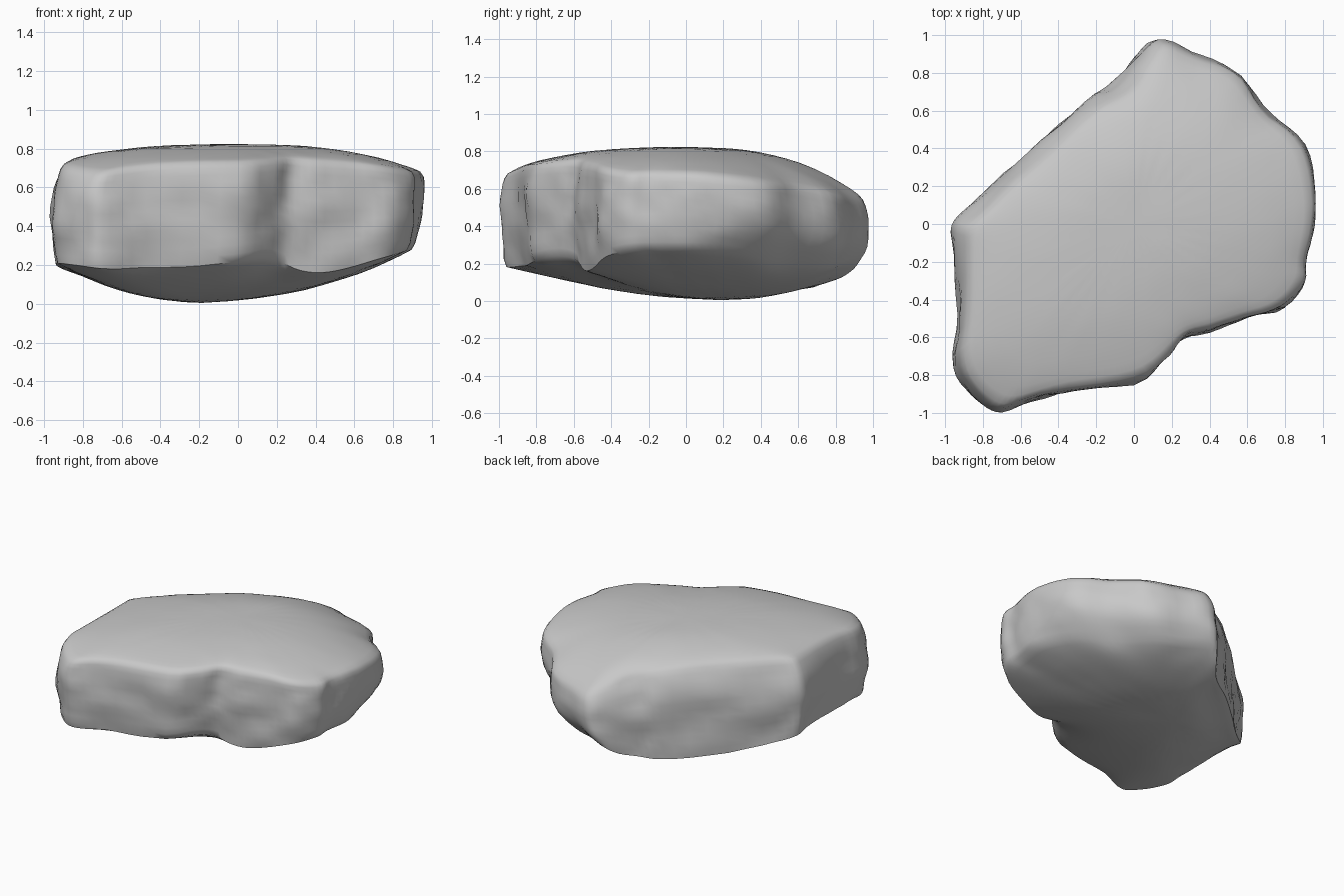
import bpy
import bmesh
from mathutils import Vector, noise

# Remove the default object
default = bpy.data.objects.get("Cube")
if default:
    bpy.data.objects.remove(default, do_unlink=True)

# Plan outline, counter-clockwise: x, y, height of lower rim, height of upper rim
OUTLINE = [
    (.12, 1, .22, .55), (.3, .9, .18, .56), (.54, .85, .17, .56),
    (.67, .62, .2, .62), (.87, .48, .23, .63), (.95, .23, .27, .67),
    (.96, 0, .28, .69), (.91, -.2, .28, .69), (.92, -.3, .28, .68),
    (.8, -.45, .24, .7), (.6, -.5, .18, .73), (.4, -.57, .14, .74),
    (.26, -.6, .21, .75), (.17, -.7, .25, .75), (0, -.85, .21, .73),
    (-.4, -.89, .18, .73), (-.67, -.99, .18, .69), (-.78, -.98, .19, .68),
    (-.9, -.88, .2, .7), (-.96, -.72, .21, .72), (-.93, -.5, .21, .74),
    (-.96, -.07, .21, .74), (-.93, .03, .19, .74), (-.7, .25, .1, .74),
    (-.3, .63, .06, .71), (-.15, .71, .07, .68), (0, .87, .12, .61),
]
CROWN = .825

# Wall rings: plan scale, sideways lean, share of upper rim height, edge crease
WALL = [(.965, -.015, 0, .6), (.995, .005, .35, 0),
        (.995, 0, .75, 0), (.965, .02, 1, .4)]

# Chamfers: outward direction, distance where they start, depth
BACK_LEFT_UNDERCUT = (Vector((.7, .7)), .65, .12)
BACK_RIGHT_BEVEL = (Vector((-.7, .7)), .3, .06)


def relaxed(points, rounds):
    """Average each outline point with its neighbours."""
    points = [Vector(p) for p in points]
    for _ in range(rounds):
        points = [(points[i - 1] + points[i] * 2 + points[(i + 1) % len(points)]) / 4
                  for i in range(len(points))]
    return points


def sharpened(points):
    """Push corners outward so that rounding brings them back to the outline."""
    result = []
    for point, average in zip(points, relaxed(points, 1)):
        x, y, low, high = point
        result.append((x + (x - average.x) * .7, y + (y - average.y) * .7, low, high))
    return result


def chamfered(x, y, chamfer):
    """Move a rim point inward on one side of the stone."""
    direction, start, depth = chamfer
    reach = (direction.dot(Vector((x, y))) - start) / (1 - start)
    return Vector((x, y)) - direction * depth * min(max(reach * 1.5, 0), 1)


def build_stone():
    """Stack floor, wall and crown rings and close both ends with a fan."""
    bm = bmesh.new()
    crease = bm.edges.layers.float.new("crease_edge")
    outline = sharpened(OUTLINE)
    soft = relaxed(OUTLINE, 3)
    floor = Vector((-.2, .2))
    rings, creases = [], []

    # Shallow bowl under the stone
    for scale, rise in [(.4, .15), (.76, .57)]:
        rings.append([bm.verts.new((*floor.lerp(p.xy, scale), p.z * rise))
                      for p in soft])
        creases.append(0)

    # Side walls with both rims
    for scale, lean, share, sharpness in WALL:
        ring = []
        for x, y, low, high in outline:
            spot = Vector((x, y)) * scale
            if share == 0:
                spot = chamfered(*spot, BACK_LEFT_UNDERCUT)
            elif share == 1:
                spot = chamfered(*spot, BACK_RIGHT_BEVEL)
            ring.append(bm.verts.new((spot.x + lean, spot.y,
                                      low + (high - low) * share)))
        rings.append(ring)
        creases.append(sharpness)

    # Gently domed top
    for scale, rise in [(.82, .5), (.45, .93)]:
        rings.append([bm.verts.new((p.x * scale, p.y * scale,
                                    p.w + (CROWN - p.w) * rise)) for p in soft])
        creases.append(0)

    underside = bm.verts.new((*floor, 0))
    crown = bm.verts.new((0, 0, CROWN))
    count = len(outline)
    for i in range(count):
        j = (i + 1) % count
        for lower, upper in zip(rings, rings[1:]):
            bm.faces.new((lower[i], lower[j], upper[j], upper[i]))
        bm.faces.new((underside, rings[0][j], rings[0][i]))
        bm.faces.new((crown, rings[-1][i], rings[-1][j]))
        for ring, sharpness in zip(rings, creases):
            bm.edges.get((ring[i], ring[j]))[crease] = sharpness
    mesh = bpy.data.meshes.new("stone")
    bm.to_mesh(mesh)
    bm.free()
    stone = bpy.data.objects.new("stone", mesh)
    bpy.context.collection.objects.link(stone)
    return stone


def weather(mesh):
    """Chip the side walls, leaving the top and underside nearly smooth."""
    normals = [v.normal.copy() for v in mesh.vertices]
    for vert, normal in zip(mesh.vertices, normals):
        wall = 1 - abs(normal.z)
        p = vert.co
        chips = noise.noise(p * 4) + .6 * noise.noise(p * 9 + Vector((5, 2, 1)))
        vert.co = p + normal * chips * (.002 + .02 * wall)


stone = build_stone()
bpy.ops.object.select_all(action="DESELECT")
stone.select_set(True)
bpy.context.view_layer.objects.active = stone

# Round the blocky cage, then roughen it
smooth = stone.modifiers.new("rounding", "SUBSURF")
smooth.levels = smooth.render_levels = 2
bpy.ops.object.modifier_apply(modifier=smooth.name)
weather(stone.data)
bpy.ops.object.shade_smooth_by_angle(angle=.8)

# Plain grey stone
grey = bpy.data.materials.new("stone grey")
grey.use_nodes = True
colour = (.58, .58, .58, 1)
grey.diffuse_color = colour
shader = grey.node_tree.nodes["Principled BSDF"]
shader.inputs["Base Color"].default_value = colour
shader.inputs["Roughness"].default_value = .9
stone.data.materials.append(grey)
